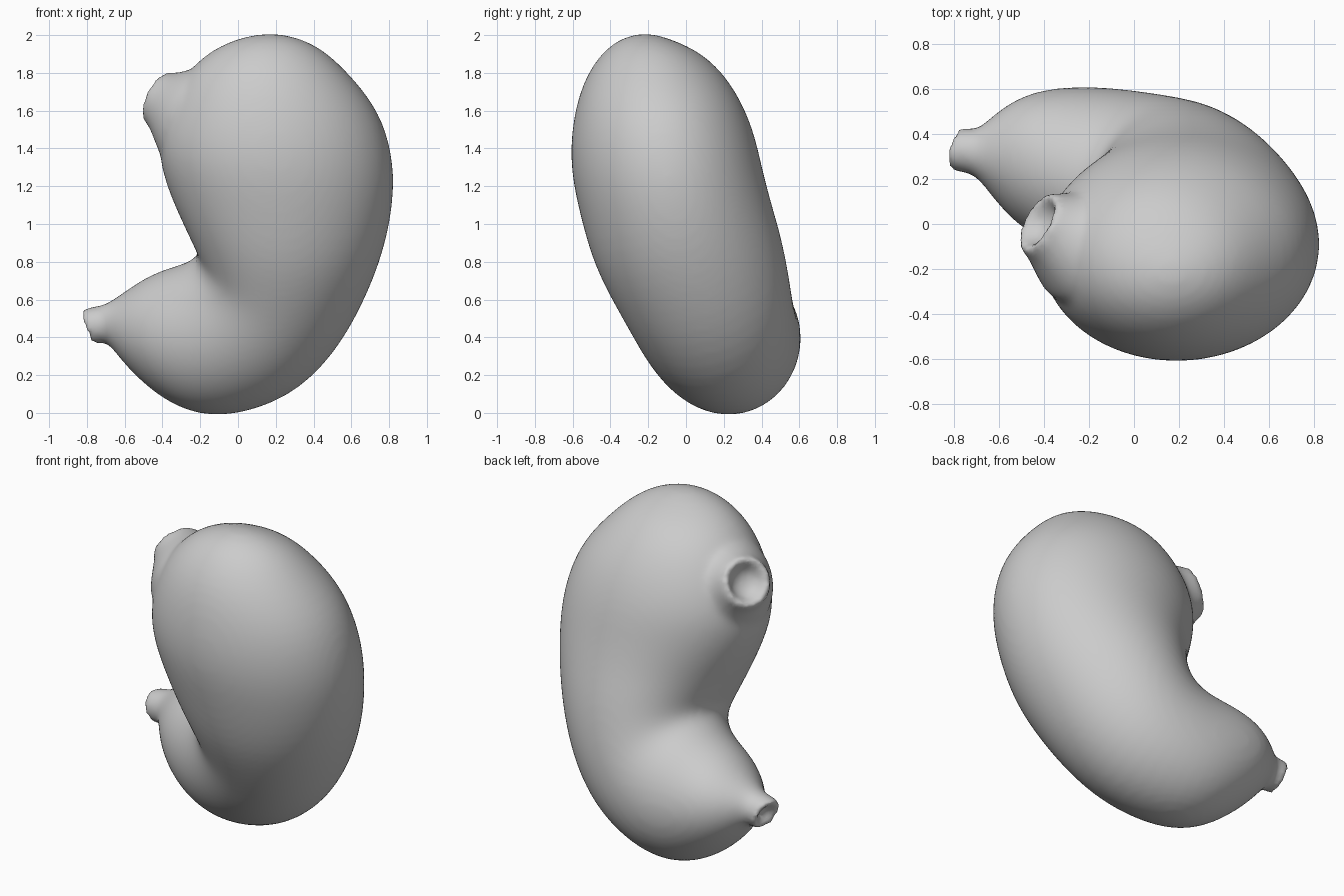
import bpy, bmesh, math
from mathutils import Vector

SIDES = 24
old = bpy.data.objects.get("Cube")
if old:
    bpy.data.objects.remove(old, do_unlink=True)

mat = bpy.data.materials.new("plain grey")
mat.use_nodes = True
grey = (0.6, 0.6, 0.6, 1)
mat.diffuse_color = grey
mat.node_tree.nodes["Principled BSDF"].inputs["Base Color"].default_value = grey


def loft(bm, rings):
    """Skin a closed tube over rings of (centre, half axis, half axis)."""
    loops = []
    for c, u, v in rings:
        angles = [math.tau * i / SIDES for i in range(SIDES)]
        loops.append([bm.verts.new(c + u * math.cos(a) + v * math.sin(a)) for a in angles])
    for p, q in zip(loops, loops[1:]):
        for i in range(SIDES):
            j = (i + 1) % SIDES
            bm.faces.new((p[i], p[j], q[j], q[i]))
    bm.faces.new(loops[0])
    bm.faces.new(loops[-1])


def bent_rings(sections, swell, lean):
    """Rings from inner x, z, outer x, z, centre y and half depth."""
    centres = [Vector(((xi + xo) / 2, y, (zi + zo) / 2)) for xi, zi, xo, zo, y, b in sections]
    rings = []
    for i, (xi, zi, xo, zo, y, b) in enumerate(sections):
        u = Vector((xo - xi, lean * (zi - zo), zo - zi)) / 2
        tangent = centres[min(i + 1, len(centres) - 1)] - centres[max(i - 1, 0)]
        v = tangent.cross(u).normalized()
        if v.y < 0:
            v = -v
        rings.append((centres[i], u * swell, v * b * swell))
    return rings


def mouth_rings(lip, normal, steps):
    """Oval rings at (offset along normal, upright radius, sideways radius)."""
    side = normal.cross(Vector((0, 0, 1))).normalized()
    up = side.cross(normal)
    return [(lip + normal * t, up * r, side * s) for t, r, s in steps]


bm = bmesh.new()

# Curved sac, from the dome down round the bend
sac = [
    (0.10, 2.00, 0.24, 2.00, -0.15, 0.06),
    (-0.10, 1.95, 0.42, 1.95, -0.165, 0.22),
    (-0.27, 1.81, 0.58, 1.80, -0.175, 0.355),
    (-0.38, 1.60, 0.74, 1.60, -0.155, 0.445),
    (-0.42, 1.40, 0.81, 1.37, -0.125, 0.49),
    (-0.37, 1.20, 0.82, 1.15, -0.08, 0.49),
    (-0.29, 1.03, 0.77, 0.87, -0.02, 0.49),
    (-0.235, 0.93, 0.66, 0.59, 0.06, 0.47),
    (-0.20, 0.87, 0.51, 0.32, 0.12, 0.44),
    (-0.21, 0.82, 0.28, 0.09, 0.17, 0.41),
    (-0.28, 0.78, -0.06, -0.02, 0.23, 0.38),
    (-0.40, 0.75, -0.30, 0.03, 0.28, 0.34),
    (-0.51, 0.70, -0.50, 0.17, 0.31, 0.28),
    (-0.61, 0.63, -0.62, 0.29, 0.315, 0.19),
]
# Outlet neck, lip and hollow
outlet = [
    (-0.70, 0.57, -0.69, 0.38, 0.32, 0.10),
    (-0.76, 0.56, -0.73, 0.37, 0.325, 0.095),
    (-0.83, 0.55, -0.765, 0.36, 0.335, 0.10),
    (-0.825, 0.52, -0.77, 0.39, 0.335, 0.07),
    (-0.75, 0.49, -0.73, 0.42, 0.325, 0.045),
]
loft(bm, bent_rings(sac + outlet, 1.025, 0.15))

# Inlet funnel, broad at the root, with a hollow mouth
normal = Vector((-0.8, 0.42, 0.42)).normalized()
loft(bm, mouth_rings(Vector((-0.43, 0.01, 1.675)), normal, [
    (-0.32, 0.36, 0.30), (-0.20, 0.28, 0.255), (-0.10, 0.195, 0.19),
    (-0.04, 0.155, 0.155), (0.005, 0.147, 0.147), (0.005, 0.115, 0.115),
    (-0.05, 0.09, 0.09), (-0.08, 0.04, 0.04)]))

bmesh.ops.recalc_face_normals(bm, faces=bm.faces)
mesh = bpy.data.meshes.new("stomach_body")
bm.to_mesh(mesh)
bm.free()
mesh.materials.append(mat)
body = bpy.data.objects.new("stomach_body", mesh)
bpy.context.collection.objects.link(body)

# Fuse the parts into one soft skin
sub = body.modifiers.new("round", "SUBSURF")
sub.levels = sub.render_levels = 2
remesh = body.modifiers.new("fuse", "REMESH")
remesh.mode = "VOXEL"
remesh.voxel_size = 0.02
remesh.use_smooth_shade = True
soft = body.modifiers.new("soften", "SMOOTH")
soft.factor = 0.5
soft.iterations = 8
